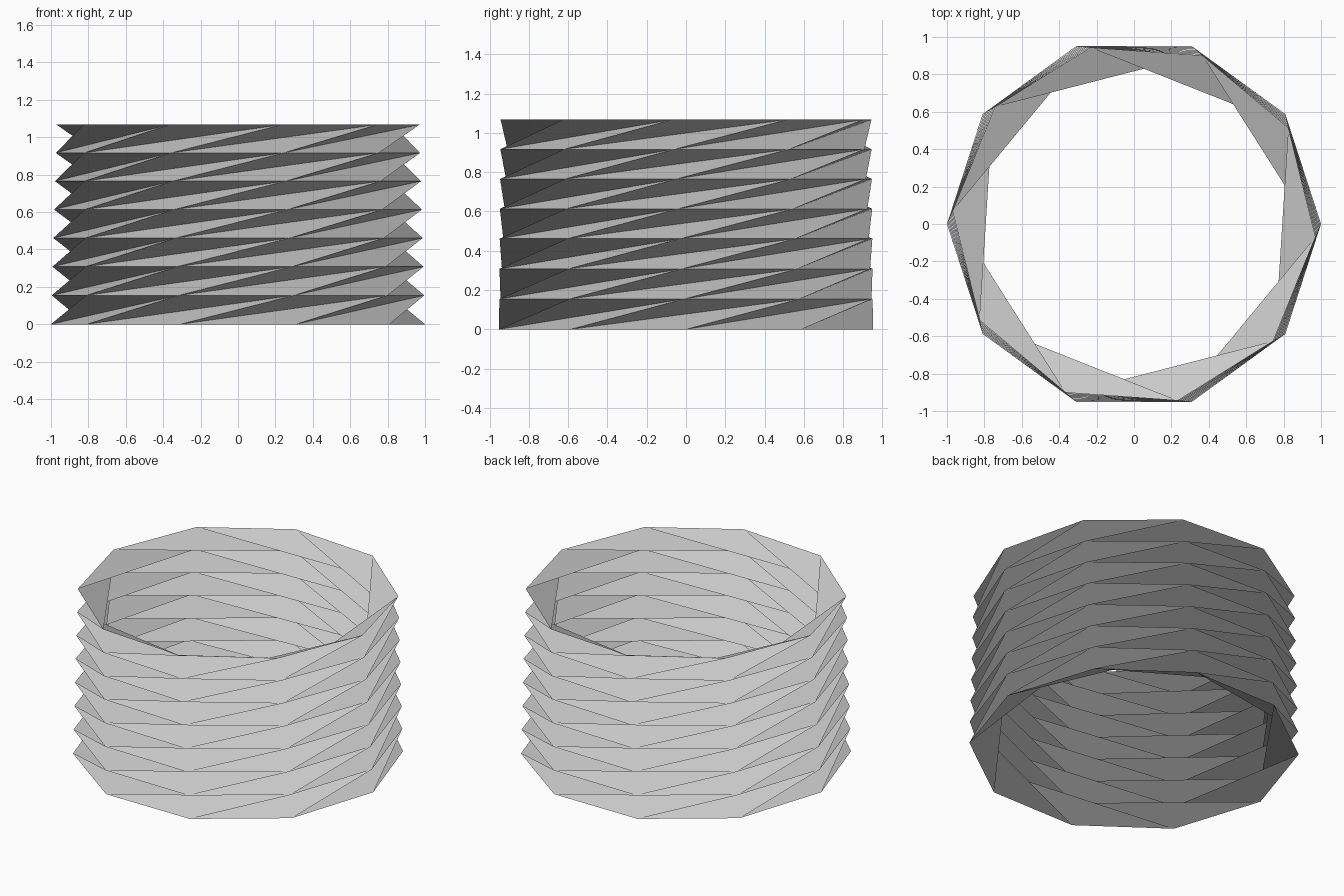
import bpy
import bmesh
from math import cos, sin, radians

cube = bpy.data.objects.get("Cube")
if cube:
    bpy.data.objects.remove(cube, do_unlink=True)

SIDES = 10
LAYERS = 7
TWIST = radians(35.42)   # turn of each ring relative to the one below
SHRINK = 0.996           # each layer is slightly smaller than the last
HEIGHT = 1.067

# Paper material
paper = bpy.data.materials.new("light_grey_paper")
paper.use_nodes = True
grey = (0.6, 0.6, 0.6, 1.0)
paper.diffuse_color = grey
paper.node_tree.nodes["Principled BSDF"].inputs["Base Color"].default_value = grey

bm = bmesh.new()


def ring(level, z):
    """Ten-sided ring of vertices, turned and scaled for its level."""
    r = SHRINK ** level
    step = radians(360 / SIDES)
    return [bm.verts.new((r * cos(i * step + level * TWIST),
                          r * sin(i * step + level * TWIST), z))
            for i in range(SIDES)]


# Stacked twisted rings joined by inward-folding triangles
first_step = HEIGHT / sum(SHRINK ** k for k in range(LAYERS))
z = 0.0
lower = ring(0, z)
for level in range(1, LAYERS + 1):
    z += first_step * SHRINK ** (level - 1)
    upper = ring(level, z)
    for i in range(SIDES):
        j = (i + 1) % SIDES
        bm.faces.new((lower[i], lower[j], upper[j]))   # fold facing up
        bm.faces.new((lower[i], upper[j], upper[i]))   # fold facing down
    lower = upper

mesh = bpy.data.meshes.new("folded_tube")
bm.to_mesh(mesh)
bm.free()
mesh.materials.append(paper)
tube = bpy.data.objects.new("folded_tube", mesh)
bpy.context.collection.objects.link(tube)
